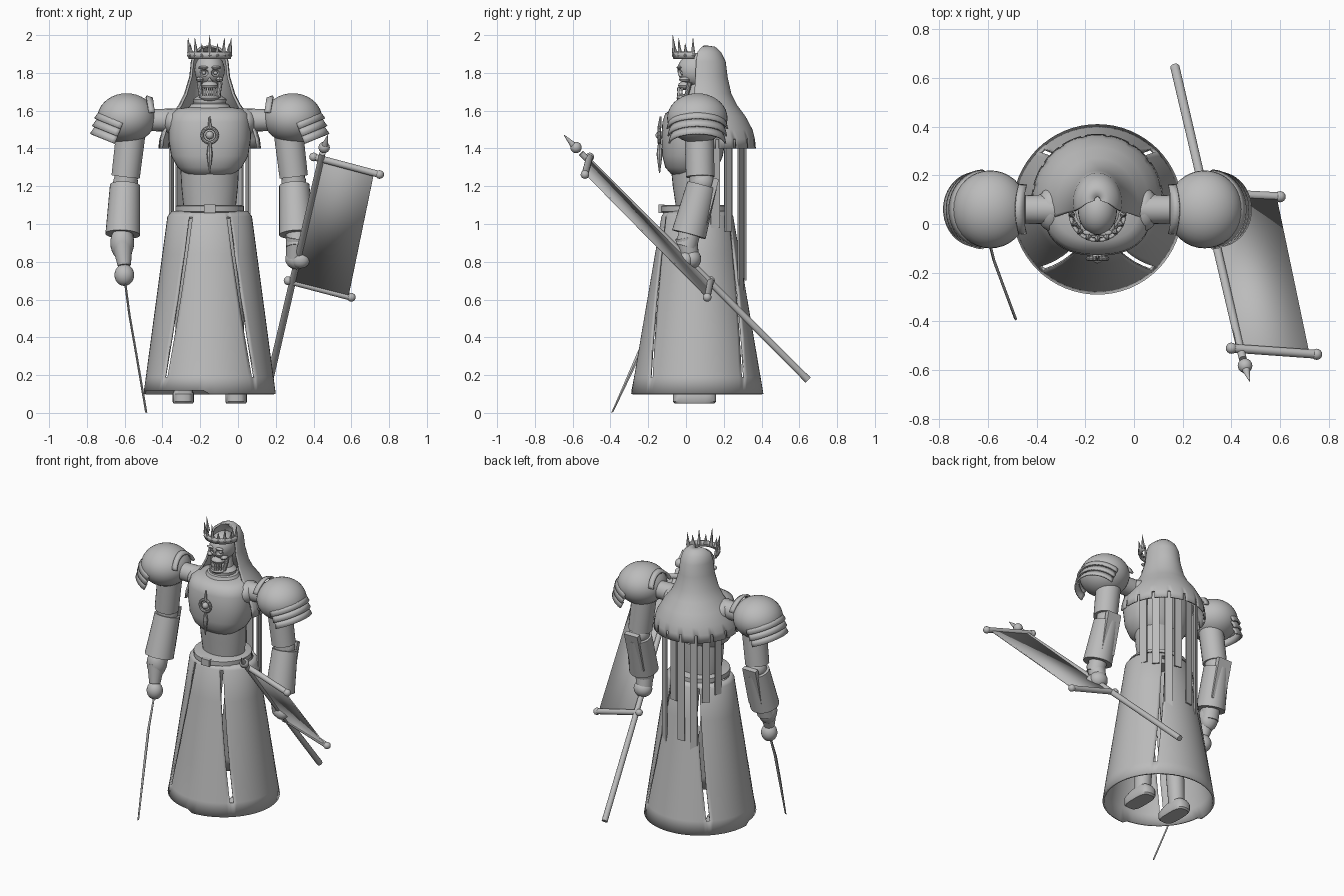
import bpy, bmesh, math
from mathutils import Vector, Matrix

if "Cube" in bpy.data.objects:
    bpy.data.objects.remove(bpy.data.objects["Cube"])

CX, CY = -0.15, 0.06          # body axis
grey = bpy.data.materials.new("stone_grey")
grey.diffuse_color = (0.5, 0.5, 0.5, 1)
grey.use_nodes = True
grey.node_tree.nodes["Principled BSDF"].inputs["Base Color"].default_value = grey.diffuse_color


def make(name, bm, x=CX, mirror=False, solid=0, angle=35):
    bmesh.ops.recalc_face_normals(bm, faces=bm.faces)
    me = bpy.data.meshes.new(name)
    bm.to_mesh(me)
    bm.free()
    me.materials.append(grey)
    ob = bpy.data.objects.new(name, me)
    bpy.context.collection.objects.link(ob)
    ob.location.x = x
    bpy.ops.object.select_all(action='DESELECT')
    ob.select_set(True)
    bpy.context.view_layer.objects.active = ob
    bpy.ops.object.shade_smooth_by_angle(angle=math.radians(angle))
    if solid:
        m = ob.modifiers.new("thickness", 'SOLIDIFY')
        m.thickness = solid
    if mirror:
        ob.modifiers.new("mirror", 'MIRROR')
    return ob


def loft(bm, rings, n=32, arc=(0, 360), power=1.0, caps=True, mat=None, skip=None):
    """Stack of elliptical rings (z, rx, ry, cy); arc limits the sweep in degrees."""
    closed = arc[1] - arc[0] >= 360
    rows = []
    for z, rx, ry, cy in rings:
        row = []
        for i in range(n if closed else n + 1):
            t = math.radians(arc[0] + (arc[1] - arc[0]) * i / n)
            c, s = math.cos(t), math.sin(t)
            p = Vector((rx * math.copysign(abs(c) ** power, c),
                        cy + ry * math.copysign(abs(s) ** power, s), z))
            row.append(bm.verts.new(mat @ p if mat else p))
        rows.append(row)
    for k in range(len(rows) - 1):
        a, b = rows[k], rows[k + 1]
        for i in range(n):
            if skip and skip(k, i):
                continue
            j = (i + 1) % len(a)
            bm.faces.new((a[i], a[j], b[j], b[i]))
    if closed and caps:
        bm.faces.new(rows[0])
        bm.faces.new(rows[-1])


def tube(bm, p, q, r0, r1=None, n=20):
    p, q = Vector(p), Vector(q)
    rot = (q - p).to_track_quat('Z', 'Y').to_matrix().to_4x4()
    bmesh.ops.create_cone(bm, cap_ends=True, segments=n, radius1=r0, radius2=r0 if r1 is None else r1,
                          depth=(q - p).length, matrix=Matrix.Translation((p + q) / 2) @ rot)


def ball(bm, c, r, n=24):
    r = r if isinstance(r, tuple) else (r, r, r)
    bmesh.ops.create_uvsphere(bm, u_segments=n, v_segments=n // 2, radius=1,
                              matrix=Matrix.Translation(c) @ Matrix.Diagonal((*r, 1)))


def box(bm, c, size, rot=Matrix.Identity(4)):
    bmesh.ops.create_cube(bm, size=1, matrix=Matrix.Translation(c) @ rot @ Matrix.Diagonal((*size, 1)))


def part(name, fn, *args, **kw):
    bm = bmesh.new()
    fn(bm, *args)
    return make(name, bm, **kw)


# skirt: cone with four long slits that drift toward front and back at the waist
bm = bmesh.new()
angles = []
for q in range(4):
    mid = 45 + 90 * q
    angles += [(mid, -1), (mid, 1)] + [(mid + 90 * k / 16, 0) for k in range(1, 16)]
heights = [0.10, 0.19, 0.4, 0.62, 0.84, 1.04, 1.07]
rows = []
for z in heights:
    f = (z - 0.1) / 0.97
    rx, ry = 0.35 - 0.13 * f, 0.35 - 0.165 * f
    if z > 1.05:
        rx, ry = 0.20, 0.17
    row = []
    for a, side in angles:
        t = math.radians(a) + side * 0.011 / rx
        t += 0.33 * f * math.sin(2 * t)
        low = 0.02 if z == 0.10 and 180 < a % 360 < 268 else 0
        row.append(bm.verts.new((rx * math.cos(t), CY + ry * math.sin(t), z + low)))
    rows.append(row)
for k in range(len(rows) - 1):
    for i in range(len(angles)):
        j = (i + 1) % len(angles)
        if angles[i][1] == -1 and 1 <= k <= 4:
            continue
        bm.faces.new((rows[k][i], rows[k][j], rows[k + 1][j], rows[k + 1][i]))
make("skirt", bm, solid=0.012)

# belt, buckle, waist and chest
part("belt", loft, [(1.06, .17, .17, .05), (1.065, .182, .182, .05), (1.095, .182, .182, .05), (1.10, .17, .17, .05)])
part("buckle", box, (0, -.13, 1.08), (.06, .03, .045))
part("waist", loft, [(1.03, .13, .11, .06), (1.1, .14, .115, .06), (1.2, .15, .125, .055), (1.3, .155, .13, .05)])
part("chest", loft, [(1.25, .09, .07, .03), (1.265, .13, .11, .03), (1.30, .17, .14, .03), (1.36, .204, .16, .035),
                     (1.45, .218, .17, .04), (1.54, .217, .17, .045), (1.585, .205, .16, .05),
                     (1.61, .17, .13, .06), (1.62, .10, .08, .06)], 40, (0, 360), .85, angle=60)

# pendant: ring, bead and dagger-like drop
bm = bmesh.new()
for a in range(16):
    t, u = a * math.pi / 8, (a + 1) * math.pi / 8
    tube(bm, (.04 * math.cos(t), -.142, 1.47 + .04 * math.sin(t)), (.04 * math.cos(u), -.142, 1.47 + .04 * math.sin(u)), .009, n=8)
ball(bm, (0, -.14, 1.47), .022, 12)
tube(bm, (0, -.14, 1.51), (0, -.135, 1.57), .011, .004, 8)
tube(bm, (0, -.14, 1.43), (0, -.14, 1.37), .008, .016, 8)
tube(bm, (0, -.14, 1.37), (0, -.14, 1.27), .016, .003, 8)
make("pendant", bm)

# neck and gorget folds
bm = bmesh.new()
loft(bm, [(1.55, .10, .09, .06), (1.61, .115, .10, .05), (1.635, .10, .09, .05), (1.64, .085, .08, .05),
          (1.66, .09, .08, .05), (1.68, .06, .06, .06), (1.74, .05, .05, .07)], 28)
make("neck", bm)

# skull with carved sockets
bm = bmesh.new()
ball(bm, (0, .055, 1.815), (.08, .10, .09), 32)
cut = bmesh.new()
for s in (-1, 1):
    ball(cut, (s * .031, -.04, 1.80), (.023, .035, .02), 16)
tube(cut, (0, -.08, 1.755), (0, 0, 1.765), .016, n=3)
sockets = make("socket_cutter", cut)
sockets.hide_render = True
sockets.hide_set(True)
skull = make("skull", bm)
b = skull.modifiers.new("sockets", 'BOOLEAN')
b.operation, b.object, b.solver = 'DIFFERENCE', sockets, 'EXACT'
bm = bmesh.new()
for s in (-1, 1):
    ball(bm, (s * .031, -.018, 1.80), .011, 12)
    ball(bm, (s * .052, -.008, 1.765), (.02, .03, .014), 12)
    ball(bm, (s * .033, -.036, 1.828), (.028, .014, .009), 12)
    tube(bm, (s * .056, .02, 1.75), (s * .045, 0, 1.67), .013, .011, 10)
ball(bm, (0, 0, 1.733), (.045, .042, .025), 16)
ball(bm, (0, -.005, 1.668), (.05, .045, .02), 16)
for i in range(-3, 4):
    y = -.042 + .0022 * i * i
    box(bm, (i * .0115, y, 1.712), (.009, .01, .022))
    box(bm, (i * .0115, y, 1.687), (.009, .01, .02))
make("jaw_and_teeth", bm)

# crown: front band with spikes
bm = bmesh.new()
loft(bm, [(1.875, .10, .10, .045), (1.912, .107, .107, .045)], 28, (180, 360))
make("crown_band", bm, solid=.012)
bm = bmesh.new()
for i in range(9):
    t = math.radians(184 + 21.5 * i)
    c, s = math.cos(t), math.sin(t)
    tall = 2.0 if i == 4 else (1.985 if i % 2 == 0 else 1.955)
    tube(bm, (.105 * c, .045 + .105 * s, 1.89), (.115 * c, .045 + .115 * s, tall), .014, .001, 6)
    ball(bm, (.108 * c, .045 + .108 * s, 1.893), .012, 8)
make("crown_spikes", bm)

# hood flowing into a short cape with a notched hem
bm = bmesh.new()
hood = [(1.945, .012, .012, .1), (1.938, .05, .055, .1), (1.91, .085, .095, .09), (1.86, .10, .12, .09),
        (1.78, .108, .13, .09), (1.69, .135, .15, .09), (1.63, .165, .18, .09), (1.57, .21, .225, .09),
        (1.50, .25, .262, .09), (1.45, .266, .275, .09), (1.40, .272, .28, .09)]
loft(bm, hood, 60, (-18, 198), 1, False, None, lambda k, i: k == 9 and i % 6 == 3)
make("hood_cape", bm, solid=.012, angle=50)

# hanging cloth strips behind
bm = bmesh.new()
for a, low, w in ((20, .98, .05), (42, .96, .045), (62, .62, .05), (80, .95, .05), (98, .70, .05),
                  (118, .62, .045), (138, .96, .05), (160, 1.0, .045)):
    t = math.radians(a)
    r = .215 if low > .9 else .235
    rot = Matrix.Rotation(t - math.pi / 2, 4, 'Z')
    box(bm, (r * math.cos(t), .08 + r * math.sin(t), (1.47 + low) / 2), (w, .01, 1.47 - low), rot)
make("back_strips", bm)

# shoulders
bm = bmesh.new()
tube(bm, (.17, .06, 1.55), (.32, .06, 1.55), .062, .058)
ball(bm, (.19, .06, 1.54), (.06, .09, .07))
make("shoulder_joint", bm, mirror=True)
part("pauldron", ball, (.44, .06, 1.56), (.155, .16, .132), 36, mirror=True)
bm = bmesh.new()
for k in range(3):
    m = Matrix.Translation((.445, .06, 1.555)) @ Matrix.Rotation(math.radians(-22), 4, 'Y')
    z = -.012 - .042 * k
    loft(bm, [(z, .145 - .004 * k, .152 - .004 * k, 0), (z - .045, .157 - .005 * k, .164 - .005 * k, 0)],
         24, (-88, 88), 1, False, m)
make("pauldron_plates", bm, mirror=True, solid=.01)
bm = bmesh.new()
m = Matrix.Translation((.30, .06, 1.55)) @ Matrix.Rotation(math.radians(98), 4, 'Y')
loft(bm, [(-.016, .118, .108, 0), (.016, .135, .112, 0)], 16, (110, 250), 1, False, m)
make("shoulder_guard", bm, mirror=True, solid=.014)

# arms
bm = bmesh.new()
tube(bm, (.415, .07, 1.50), (.445, .075, 1.25), .079, .076)
tube(bm, (.44, .08, 1.27), (.45, .08, 1.17), .062, .062)
ball(bm, (.445, .085, 1.22), .066)
tube(bm, (.448, .085, 1.2), (.463, 0, .88), .055, .058)
make("arm", bm, mirror=True)
bm = bmesh.new()
tube(bm, (.448, .085, 1.205), (.46, .015, .945), .08, .092, 28)
box(bm, (.45, .125, 1.11), (.10, .03, .27), Matrix.Rotation(math.radians(-15), 4, 'X'))
make("bracer", bm, mirror=True)
bm = bmesh.new()
ball(bm, (-.463, -.01, .90), (.063, .06, .09))
tube(bm, (-.463, -.015, .9), (-.452, -.045, .78), .056, .035)
ball(bm, (-.452, -.045, .73), (.052, .05, .058))
make("sword_hand", bm)
bm = bmesh.new()
tube(bm, (.463, 0, .93), (.455, .02, .82), .058, .05)
ball(bm, (.46, .025, .815), (.06, .055, .055))
ball(bm, (.48, .0, .81), (.05, .04, .045))
make("banner_hand", bm)

# sword: slightly curved tapered blade
bm = bmesh.new()
path = [((-.60, -.05, .71), .012), ((-.575, -.15, .52), .017), ((-.54, -.245, .32), .016), ((-.486, -.39, .003), .006)]
rows = [[bm.verts.new(Vector(p) + Vector(d)) for d in ((-.006, 0, 0), (0, w, w * .45), (.006, 0, 0), (0, -w, -w * .45))]
        for p, w in path]
for a, b in zip(rows, rows[1:]):
    for i in range(4):
        bm.faces.new((a[i], a[(i + 1) % 4], b[(i + 1) % 4], b[i]))
bm.faces.new(rows[0])
bm.faces.new(rows[-1])
make("sword", bm, x=0)

# banner staff with finial, crossbars and cloth
bm = bmesh.new()
tube(bm, (.168, .645, .175), (.447, -.555, 1.375), .019, .016)
ball(bm, (.456, -.582, 1.405), .03)
tube(bm, (.458, -.59, 1.41), (.475, -.645, 1.47), .02, .002, 12)
for p, q in (((.40, -.51, 1.355), (.75, -.535, 1.262)), ((.265, .13, .70), (.60, .112, .612))):
    tube(bm, p, q, .018)
    ball(bm, p, .023, 16)
    ball(bm, q, .023, 16)
make("banner_staff", bm, x=0)
bm = bmesh.new()
bm.faces.new([bm.verts.new(p) for p in ((.425, -.51, 1.35), (.72, -.53, 1.27), (.585, .115, .615), (.285, .13, .69))])
make("banner_cloth", bm, x=0, solid=.008)

# legs and feet
bm = bmesh.new()
tube(bm, (.14, .07, .09), (.09, .06, 1.03), .05, .08)
foot = [(.05, .052, .105, .045), (.06, .057, .115, .045), (.10, .057, .115, .045), (.13, .045, .08, .06)]
loft(bm, foot, 20, (0, 360), .6, True, Matrix.Translation((.14, 0, 0)))
make("leg_and_foot", bm, mirror=True)
